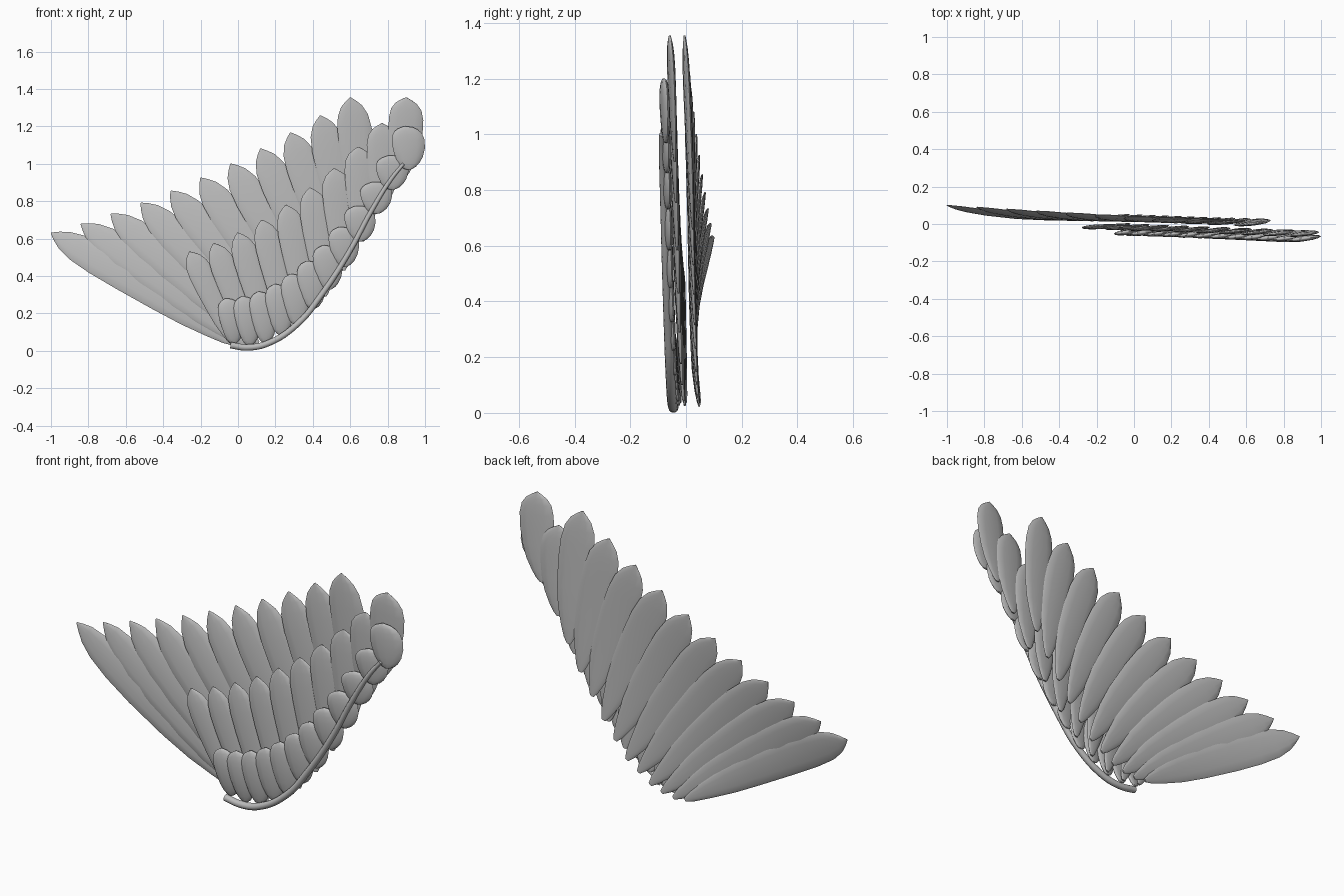
import bpy, bmesh, math
from mathutils import Vector

cube = bpy.data.objects.get("Cube")
if cube:
    bpy.data.objects.remove(cube, do_unlink=True)

grey = bpy.data.materials.new("feather_grey")
grey.use_nodes = True
colour = (0.5, 0.5, 0.5, 1)
grey.diffuse_color = colour
grey.node_tree.nodes["Principled BSDF"].inputs["Base Color"].default_value = colour

# Path of the leading-edge bone, from shoulder to wing tip
BONE = [Vector(p) for p in (
    (-.04, -.045, .03), (.05, -.045, .018), (.16, -.05, .04), (.32, -.057, .145),
    (.45, -.064, .305), (.59, -.072, .52), (.72, -.08, .76), (.82, -.086, .92),
    (.885, -.088, 1.0))]

# Outlines: (distance from root, share of full half width)
POINTED = [(0, .12), (.04, .3), (.12, .5), (.25, .75), (.4, .9), (.6, 1), (.75, 1),
           (.86, .88), (.93, .62), (.97, .32), (1, .03)]
ROUNDED = [(0, .15), (.04, .38), (.12, .6), (.25, .8), (.45, .96), (.65, 1), (.8, .92),
           (.9, .72), (.96, .47), (1, .08)]
SIDES = 12


def lerp(a, b, u):
    return a + (b - a) * u


def bone_height(x):
    for a, b in zip(BONE, BONE[1:]):
        if x <= b.x:
            return lerp(a.z, b.z, (x - a.x) / (b.x - a.x))
    return BONE[-1].z


def finish(obj):
    bpy.ops.object.select_all(action='DESELECT')
    obj.select_set(True)
    bpy.context.view_layer.objects.active = obj
    bpy.ops.object.shade_smooth_by_angle(angle=math.radians(50))


def feather(name, root, tip, half_width, thick, outline, sag, tilt):
    """Loft a lens-shaped section from root to tip."""
    bm = bmesh.new()
    along = Vector((tip.x - root.x, 0, tip.z - root.z)).normalized()
    side = Vector((along.z, tilt, -along.x))
    rings = []
    for t, share in outline:
        centre = root.lerp(tip, t)
        arch = 4 * t * (1 - t)
        centre.y += sag * arch
        centre -= Vector((along.z, 0, -along.x)) * (-.012 * arch)
        w = half_width * share
        h = thick * (.25 + .75 * share)
        ring = []
        for k in range(SIDES):
            a = math.tau * k / SIDES
            ring.append(bm.verts.new(centre + side * (w * math.cos(a))
                                     + Vector((0, h * math.sin(a), 0))))
        rings.append(ring)
    for r, s in zip(rings, rings[1:]):
        for k in range(SIDES):
            n = (k + 1) % SIDES
            bm.faces.new((r[k], r[n], s[n], s[k]))
    bm.faces.new(rings[0])
    bm.faces.new(rings[-1])
    bmesh.ops.recalc_face_normals(bm, faces=bm.faces)
    mesh = bpy.data.meshes.new(name)
    bm.to_mesh(mesh)
    bm.free()
    mesh.materials.append(grey)
    obj = bpy.data.objects.new(name, mesh)
    bpy.context.collection.objects.link(obj)
    finish(obj)


def row(name, count, root_x, root_y, spread, tip_x, tip_y, tip_z, widths, thick,
        outline, sag, tilt):
    """Fan feathers out from the bone; tip heights follow a quadratic."""
    for i in range(count):
        u = i / (count - 1)
        x = lerp(*root_x, u)
        root = Vector((x + spread * u, lerp(*root_y, u), bone_height(x) + .01 - spread * .7 * u))
        tip = Vector((lerp(*tip_x, u), lerp(*tip_y, u),
                      tip_z[0] + tip_z[1] * u + tip_z[2] * u * u))
        feather(f"{name}_{i + 1}", root, tip, lerp(*widths, u), thick, outline,
                sag * (1 - u), tilt)


# Long flight feathers at the back
row("flight_feather", 11, (-.03, .66), (.05, .025), 0, (-1, .6), (.1, -.005),
    (.63, .455, .27), (.085, .092), .011, POINTED, -.042, .08)
# Middle layer
row("middle_feather", 10, (-.03, .82), (.0, -.04), .04, (-.26, .9), (-.015, -.058),
    (.53, .355, .47), (.068, .092), .012, POINTED, -.005, .1)
# Short rounded feathers over the bone side
row("short_feather", 12, (-.02, .875), (-.022, -.072), .04, (-.065, .89), (-.045, -.08),
    (.28, .04, .88), (.066, .088), .015, ROUNDED, -.008, .12)

# Tapered bone along the leading edge
curve = bpy.data.curves.new("wing_bone", 'CURVE')
curve.dimensions = '3D'
curve.bevel_depth = .018
curve.bevel_resolution = 3
curve.use_fill_caps = True
spline = curve.splines.new('BEZIER')
spline.bezier_points.add(len(BONE) - 1)
for i, (point, p) in enumerate(zip(spline.bezier_points, BONE)):
    point.co = p
    point.handle_left_type = point.handle_right_type = 'AUTO'
    point.radius = 1 - .5 * (i / (len(BONE) - 1)) ** 2
spline.resolution_u = 6
bone = bpy.data.objects.new("wing_bone", curve)
bpy.context.collection.objects.link(bone)
bpy.ops.object.select_all(action='DESELECT')
bone.select_set(True)
bpy.context.view_layer.objects.active = bone
bpy.ops.object.convert(target='MESH')
bone = bpy.context.view_layer.objects.active
bone.data.materials.clear()
bone.data.materials.append(grey)
finish(bone)
